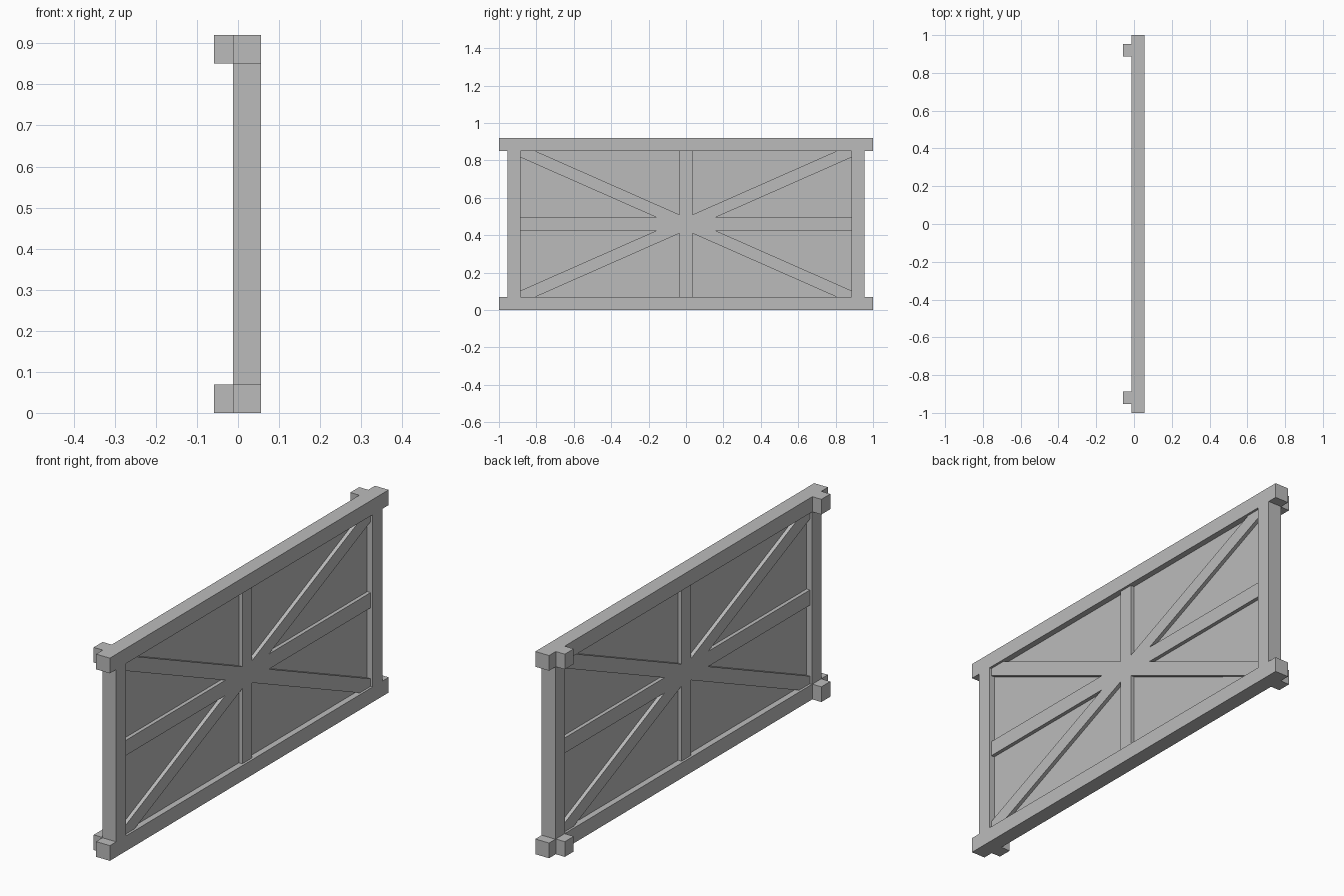
import bpy
import math

cube = bpy.data.objects.get("Cube")
if cube:
    bpy.data.objects.remove(cube, do_unlink=True)

GREY = (0.5, 0.5, 0.5, 1)
grey = bpy.data.materials.new("plain grey")
grey.use_nodes = True
grey.diffuse_color = GREY
grey.node_tree.nodes["Principled BSDF"].inputs["Base Color"].default_value = GREY


def box(name, centre, size, tilt=0):
    """Box with its scale applied, tilted about the x axis."""
    bpy.ops.mesh.primitive_cube_add(size=1, location=centre)
    ob = bpy.context.object
    ob.name = name
    ob.scale = size
    bpy.ops.object.transform_apply(location=False, rotation=False, scale=True)
    ob.rotation_euler.x = tilt
    ob.data.materials.append(grey)
    return ob


BEAM = 0.069           # square section of the frame
MID_X = 0.022          # centre plane of the frame
HEIGHT = 0.92
MID_Z = HEIGHT / 2
POST_Y = 0.92
BAR_DEPTH = 0.048      # braces sit slightly behind the frame face
RAIL_Z = MID_Z - BEAM / 2

# Outer frame and mounting blocks
for level, sz in (("bottom", -1), ("top", 1)):
    z = MID_Z + sz * RAIL_Z
    box(level + "_rail", (MID_X, 0, z), (BEAM, 2, BEAM))
    for end, sy in (("front", -1), ("back", 1)):
        box(f"{level}_{end}_block", (-0.035, sy * POST_Y, z), (0.046, 0.064, BEAM))
for end, sy in (("front", -1), ("back", 1)):
    box(end + "_post", (MID_X, sy * POST_Y, MID_Z), (BEAM, BEAM, HEIGHT - 2 * BEAM))

# Thin recessed panel
box("panel", (MID_X, 0, MID_Z), (0.014, 2 * POST_Y, 2 * RAIL_Z))

# Straight braces
box("upright_brace", (MID_X, 0, MID_Z), (BAR_DEPTH, BEAM, 2 * RAIL_Z))
box("level_brace", (MID_X, 0, MID_Z), (BAR_DEPTH, 2 * POST_Y, BEAM))

# Diagonal braces from corner to corner, ends buried in the frame
angle = math.atan2(RAIL_Z - BEAM / 2, POST_Y - BEAM / 2)
for name, s in (("rising_brace", 1), ("falling_brace", -1)):
    box(name, (MID_X, 0, MID_Z), (BAR_DEPTH, 1.99, 0.063), s * angle)
